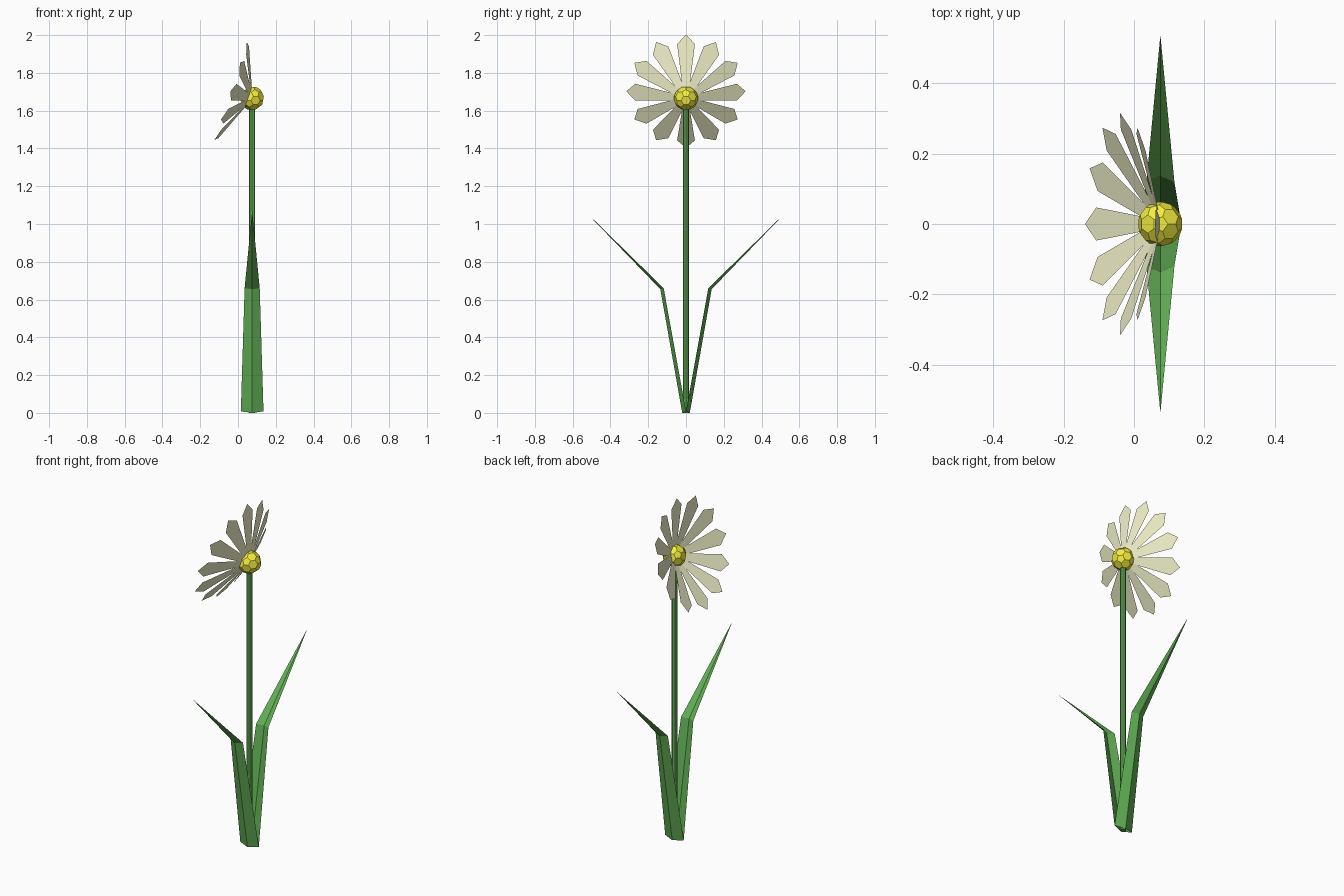
import bpy, bmesh
from math import cos, sin, pi, radians
from mathutils import Vector

if "Cube" in bpy.data.objects:
    bpy.data.objects.remove(bpy.data.objects["Cube"])

CX = 0.075                          # stem axis
HEAD = Vector((CX, 0, 1.665))       # flower centre


def material(name, rgb):
    m = bpy.data.materials.new(name)
    m.diffuse_color = (*rgb, 1)
    m.use_nodes = True
    m.node_tree.nodes["Principled BSDF"].inputs["Base Color"].default_value = m.diffuse_color
    return m


def add(name, bm, mat):
    me = bpy.data.meshes.new(name)
    bm.to_mesh(me)
    bm.free()
    me.materials.append(mat)
    ob = bpy.data.objects.new(name, me)
    bpy.context.collection.objects.link(ob)
    return ob


green = material("leaf_green", (0.12, 0.42, 0.09))
yellow = material("centre_yellow", (0.9, 0.85, 0.05))
cream = material("petal_cream", (0.9, 0.9, 0.6))

# Stem
bm = bmesh.new()
bmesh.ops.create_cone(bm, cap_ends=True, segments=8, radius1=0.016, radius2=0.016, depth=1.64)
bmesh.ops.translate(bm, verts=bm.verts, vec=(CX, 0, 0.82))
add("stem", bm, green)

# Flower centre: icosahedron with its corners cut off (pentagons and hexagons)
ico = bmesh.new()
bmesh.ops.create_icosphere(ico, subdivisions=1, radius=1)
bm = bmesh.new()
for e in ico.edges:
    a, b = (v.co for v in e.verts)
    for t in (1 / 3, 2 / 3):
        bm.verts.new(HEAD + a.lerp(b, t).normalized() * 0.064)
ico.free()
bmesh.ops.convex_hull(bm, input=bm.verts)
bmesh.ops.dissolve_limit(bm, angle_limit=radians(2), verts=bm.verts, edges=bm.edges)
bmesh.ops.recalc_face_normals(bm, faces=bm.faces)
add("flower_centre", bm, yellow)

# Petals: twelve flat blades in a shallow cone, tilted up and facing -x
tilt = radians(18.4)
axis = Vector((-cos(tilt), 0, sin(tilt)))
up = Vector((sin(tilt), 0, cos(tilt)))
side = Vector((0, 1, 0))
outline = [(0.12, -0.016), (0.85, -0.047), (1, 0), (0.85, 0.047), (0.12, 0.016)]
bm = bmesh.new()
for i in range(12):
    a = 2 * pi * i / 12
    radial = up * cos(a) + side * sin(a)
    tangent = side * cos(a) - up * sin(a)
    spine = axis * 0.121 + radial * 0.316
    bm.faces.new([bm.verts.new(HEAD + spine * t + tangent * w) for t, w in outline])
add("petals", bm, cream)

# Leaves: bent blades with a V fold, the crease facing outward
# rows: half width, edge (y, z), crease (y, z)
rows = [(0.06, (0.0, 0.008), (0.02, 0.0)),
        (0.04, (0.118, 0.66), (0.136, 0.655))]
tip = (0.537, 1.07)
for s, name in ((-1, "front_leaf"), (1, "back_leaf")):
    bm = bmesh.new()
    grid = [[bm.verts.new((CX - w, s * e[0], e[1])),
             bm.verts.new((CX, s * c[0], c[1])),
             bm.verts.new((CX + w, s * e[0], e[1]))] for w, e, c in rows]
    end = bm.verts.new((CX, s * tip[0], tip[1]))
    for j in (0, 1):
        bm.faces.new((grid[0][j], grid[0][j + 1], grid[1][j + 1], grid[1][j]))
        bm.faces.new((grid[1][j], grid[1][j + 1], end))
    if s > 0:
        bmesh.ops.reverse_faces(bm, faces=bm.faces)
    add(name, bm, green)
